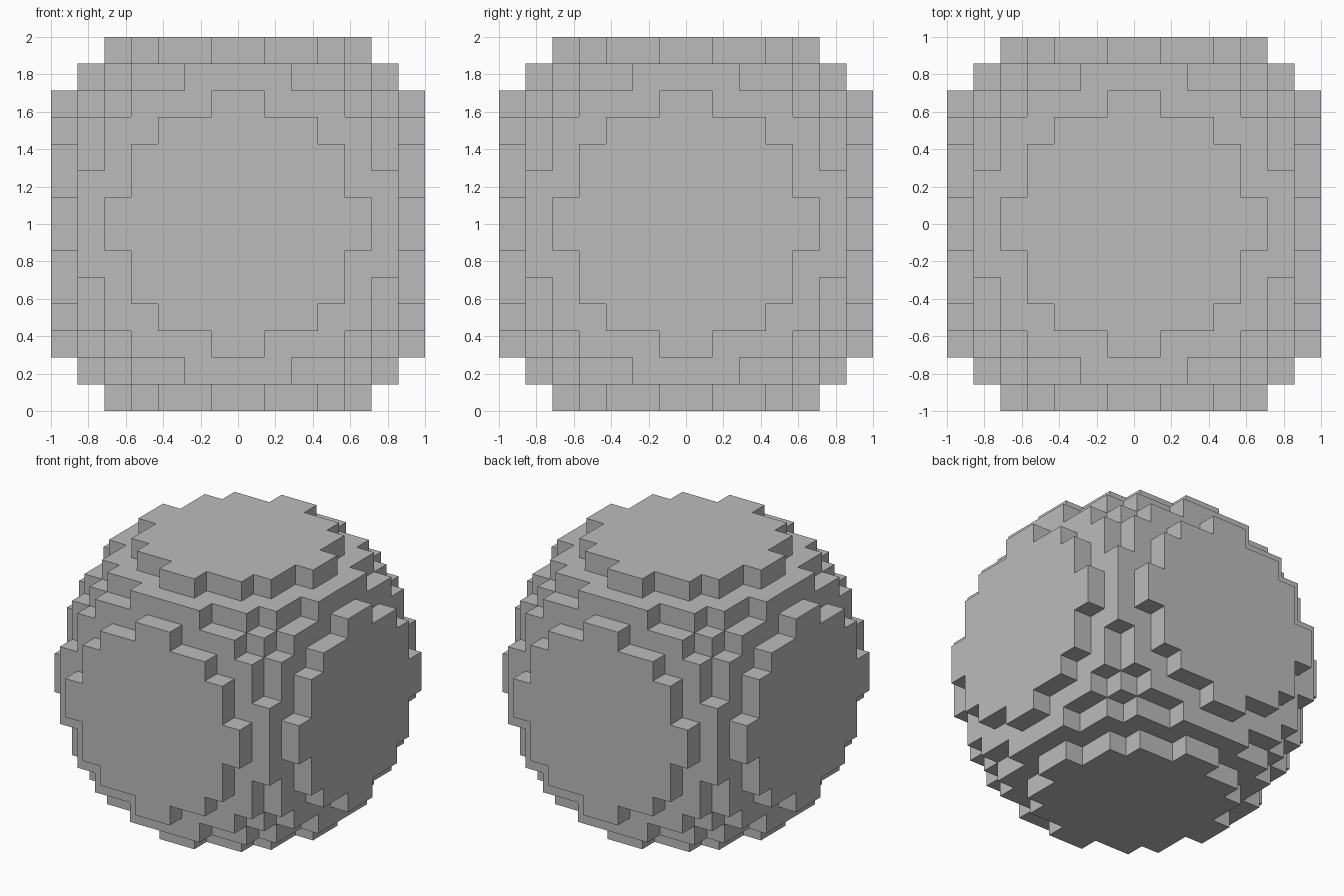
import bpy
import bmesh
from mathutils import Vector

cube = bpy.data.objects.get("Cube")
if cube:
    bpy.data.objects.remove(cube, do_unlink=True)

N = 14          # blocks along each side
SIZE = 2 / N    # edge of one block
RADIUS = 8      # ball radius in blocks, trimmed by the N-block box

# Plain grey material
grey = bpy.data.materials.new("grey")
grey.use_nodes = True
color = (0.5, 0.5, 0.5, 1)
grey.diffuse_color = color
grey.node_tree.nodes["Principled BSDF"].inputs["Base Color"].default_value = color


def filled(cell):
    """True where a block lies inside both the ball and the box."""
    if any(c < 0 or c >= N for c in cell):
        return False
    return sum((c + 0.5 - N / 2) ** 2 for c in cell) < RADIUS ** 2


def add_side(bm, cell, axis, sign):
    """Add one outward-facing square of a block."""
    center = Vector([c + 0.5 - N / 2 for c in cell])
    normal, u = Vector(), Vector()
    normal[axis] = sign / 2
    u[(axis + 1) % 3] = 0.5
    v = normal.cross(u) * 2
    corners = (-u - v, u - v, u + v, v - u)
    bm.faces.new([bm.verts.new((center + normal + c) * SIZE + Vector((0, 0, 1)))
                  for c in corners])


# Block ball: only the exposed sides of the blocks
bm = bmesh.new()
cells = [(x, y, z) for x in range(N) for y in range(N) for z in range(N)]
for cell in filter(filled, cells):
    for axis in range(3):
        for sign in (-1, 1):
            neighbour = list(cell)
            neighbour[axis] += sign
            if not filled(neighbour):
                add_side(bm, cell, axis, sign)
bmesh.ops.remove_doubles(bm, verts=bm.verts, dist=SIZE / 100)

mesh = bpy.data.meshes.new("block_ball")
bm.to_mesh(mesh)
bm.free()
mesh.materials.append(grey)
ball = bpy.data.objects.new("block_ball", mesh)
bpy.context.collection.objects.link(ball)
